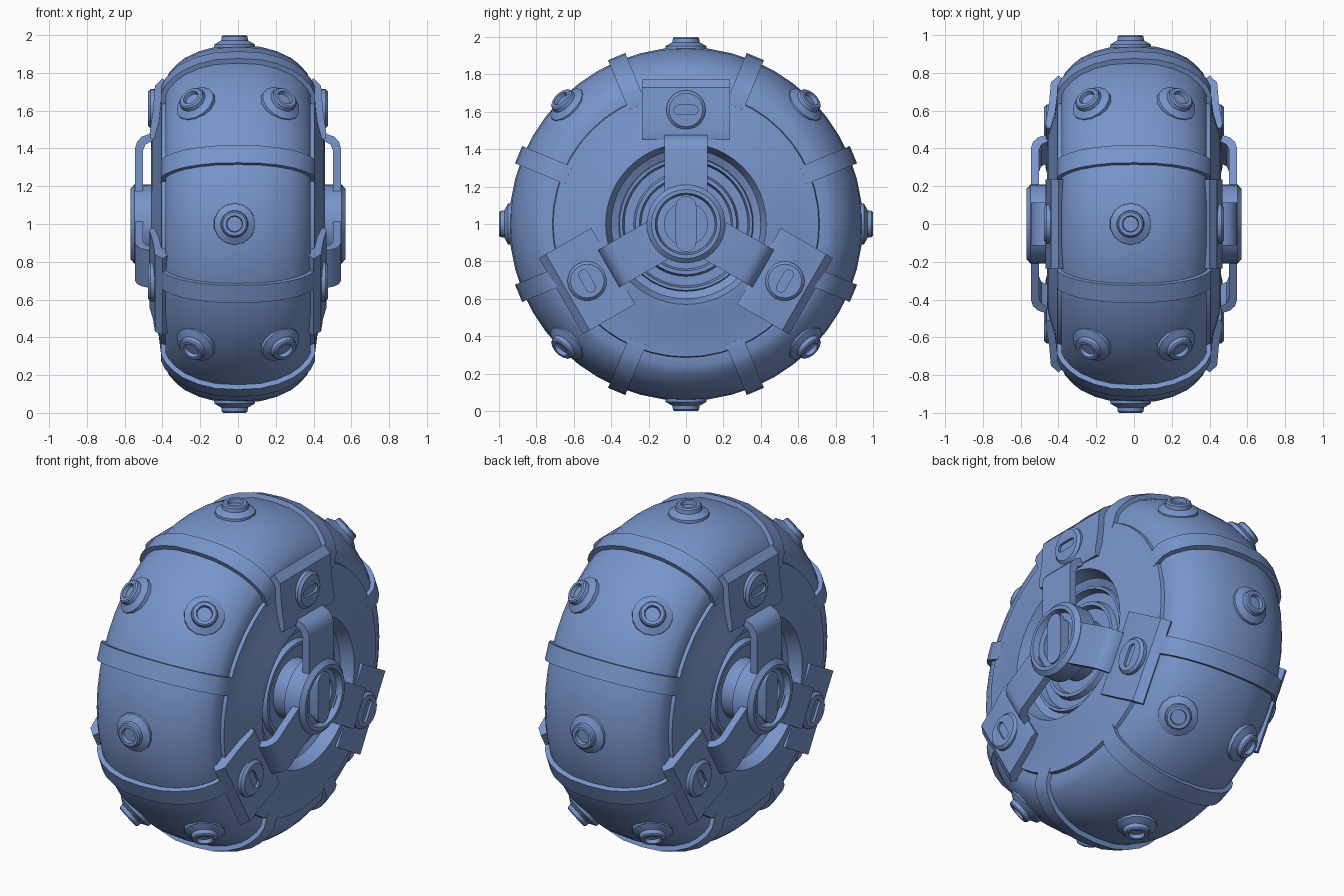
import bpy, bmesh, math
from mathutils import Matrix, Vector

cube = bpy.data.objects.get("Cube")
if cube:
    bpy.data.objects.remove(cube, do_unlink=True)

blue = bpy.data.materials.new("soft_blue")
blue.use_nodes = True
blue.diffuse_color = (0.19, 0.30, 0.60, 1)
blue.node_tree.nodes["Principled BSDF"].inputs["Base Color"].default_value = (0.19, 0.30, 0.60, 1)

CENTRE = Vector((0, 0, 1))


def frame(angle, side=1):
    """Local x = tangent, y = radial, z = outward along the axle."""
    radial = Vector((0, math.cos(math.radians(angle)), math.sin(math.radians(angle))))
    axle = Vector((side, 0, 0))
    m = Matrix((radial.cross(axle), radial, axle)).transposed().to_4x4()
    return Matrix.Translation(CENTRE) @ m


def finish(bm, name, matrix):
    bmesh.ops.remove_doubles(bm, verts=bm.verts, dist=1e-5)
    bmesh.ops.recalc_face_normals(bm, faces=bm.faces)
    bm.transform(matrix)
    mesh = bpy.data.meshes.new(name)
    bm.to_mesh(mesh)
    bm.free()
    mesh.materials.append(blue)
    obj = bpy.data.objects.new(name, mesh)
    bpy.context.collection.objects.link(obj)
    return obj


def lathe(name, profile, segments, matrix):
    """Spin (radius, height) points around local z."""
    bm = bmesh.new()
    verts = [bm.verts.new((r, 0, h)) for r, h in profile]
    edges = [bm.edges.new(pair) for pair in zip(verts, verts[1:])]
    bmesh.ops.spin(bm, geom=verts + edges, cent=(0, 0, 0), axis=(0, 0, 1),
                   angle=math.tau, steps=segments, use_merge=True)
    return finish(bm, name, matrix)


def extrude(name, points, depth, matrix):
    """Extrude a closed outline of 3D points by a vector."""
    bm = bmesh.new()
    face = bm.faces.new([bm.verts.new(p) for p in points])
    new = bmesh.ops.extrude_face_region(bm, geom=[face])["geom"]
    bmesh.ops.translate(bm, vec=depth, verts=[v for v in new if isinstance(v, bmesh.types.BMVert)])
    return finish(bm, name, matrix)


def bar(name, profile, half_width, matrix):
    """Extrude a (radial, axial) outline across the tangent direction."""
    return extrude(name, [(-half_width, v, h) for v, h in profile],
                   (2 * half_width, 0, 0), matrix)


def stadium(name, length, radius, low, high, matrix):
    """Rounded slot shape lying along local x."""
    points = []
    for i in range(16):
        a = math.pi * (i // 8 + (i % 8) / 7) - math.pi / 2
        shift = (length - radius) * (1 if i < 8 else -1)
        points.append((math.cos(a) * radius + shift, math.sin(a) * radius, low))
    return extrude(name, points, (0, 0, high - low), matrix)


def cut(obj, cutter):
    mod = obj.modifiers.new("slot", 'BOOLEAN')
    mod.operation = 'DIFFERENCE'
    mod.object = cutter
    bpy.context.view_layer.objects.active = obj
    bpy.ops.object.modifier_apply(modifier=mod.name)
    bpy.data.objects.remove(cutter, do_unlink=True)


# Tyre body
half = [(0.68, 0.385), (0.76, 0.385), (0.80, 0.365), (0.845, 0.325), (0.88, 0.28),
        (0.915, 0.205), (0.938, 0.12)]
tyre_profile = half + [(0.945, 0)] + [(r, -h) for r, h in reversed(half)]
lathe("tyre", tyre_profile, 48, frame(0))

# Raised bands across the tyre
outer = []
for i, (r, h) in enumerate(tyre_profile):
    a = tyre_profile[max(i - 1, 0)]
    b = tyre_profile[min(i + 1, len(tyre_profile) - 1)]
    n = Vector((a[1] - b[1], b[0] - a[0])).normalized() * 0.024
    outer.append((r + n.x, h + n.y))
inner = [(r - 0.02, h * 0.95) for r, h in reversed(tyre_profile)]
for k in range(8):
    bar("tyre_band", outer + inner, 0.05, frame(22.5 + 45 * k))

# Studs: single ones on the centre line, tilted pairs in between
stud = [(0.112, -0.03), (0.11, 0.008), (0.085, 0.022), (0.073, 0.028), (0.07, 0.05),
        (0.062, 0.057), (0.044, 0.057), (0.04, 0.035), (0, 0.035)]
for k in range(8):
    spots = [(-0.018, 0, 0.943)] if k % 2 == 0 else [(-0.225, -27, 0.898), (0.225, 27, 0.898)]
    for x, tilt, r in spots:
        place = (frame(45 * k) @ Matrix.Translation((0, r, x))
                 @ Matrix.Rotation(math.radians(tilt - 90), 4, 'X'))
        lathe("tyre_stud", stud, 14, place)

# Side parts, repeated on both faces
disc = [(0.72, 0.36), (0.71, 0.405), (0.59, 0.42), (0.47, 0.455), (0.43, 0.46),
        (0.40, 0.39), (0.36, 0.37), (0.355, 0.39), (0.34, 0.39), (0.33, 0.35),
        (0.28, 0.35), (0.27, 0.38), (0.25, 0.38), (0.24, 0.35), (0.17, 0.35)]
hub = [(0.17, 0.33), (0.17, 0.45), (0.21, 0.45), (0.21, 0.548), (0.185, 0.57),
       (0.165, 0.57), (0.155, 0.535), (0.115, 0.535), (0.115, 0.505), (0, 0.505)]
arm = [(0.15, 0.545), (0.40, 0.545), (0.435, 0.535), (0.462, 0.51), (0.477, 0.47),
       (0.477, 0.40), (0.437, 0.40), (0.437, 0.46), (0.42, 0.49), (0.39, 0.502), (0.15, 0.502)]
plate = [(0.45, 0.40), (0.45, 0.462), (0.48, 0.468), (0.60, 0.45), (0.73, 0.44),
         (0.772, 0.40), (0.74, 0.37)]
button = [(0.105, -0.04), (0.105, 0.012), (0.09, 0.026), (0, 0.026)]
for side in (-1, 1):
    lathe("side_disc", disc, 48, frame(90, side))
    lathe("hub_cap", hub, 32, frame(90, side))
    stadium("hub_bar", 0.15, 0.055, 0.50, 0.562, frame(0, side))
    for angle in (90, 210, 330):
        f = frame(angle, side)
        bar("hub_arm", arm, 0.115, f)
        bar("clamp_plate", plate, 0.235, f)
        seat = f @ Matrix.Translation((0, 0.61, 0.45))
        # closed underside so the slot cuts cleanly
        knob = lathe("clamp_button", button + [(0, -0.04), (0.105, -0.04)], 24, seat)
        cut(knob, stadium("slot_cutter", 0.065, 0.025, 0.012, 0.06, seat))

# Smooth shading with crisp edges
bpy.ops.object.select_all(action='DESELECT')
for obj in bpy.context.collection.objects:
    if obj.type == 'MESH' and obj.data.materials and obj.data.materials[0] == blue:
        obj.select_set(True)
        bpy.context.view_layer.objects.active = obj
bpy.ops.object.shade_smooth_by_angle(angle=math.radians(30))
